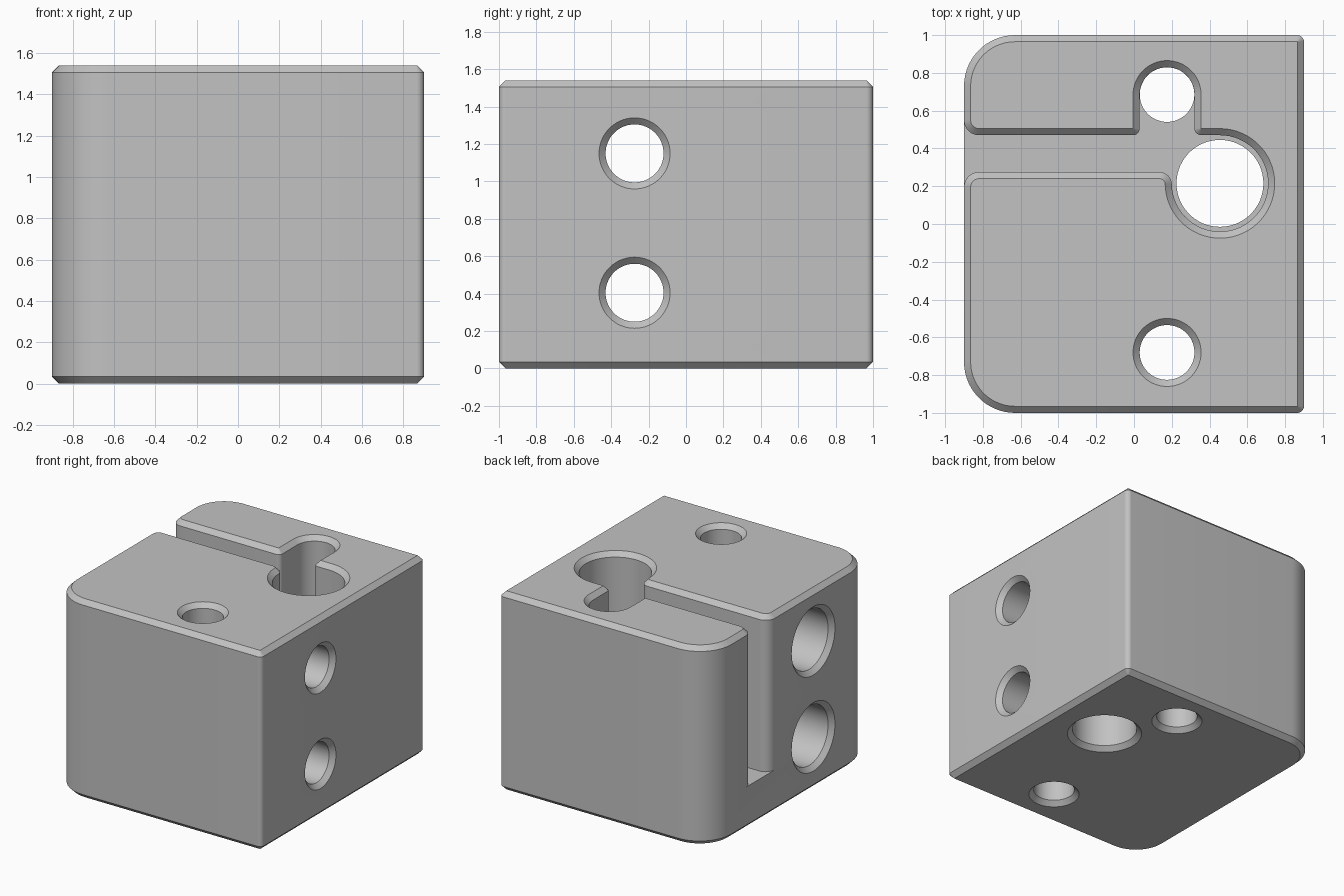
import bpy
import bmesh
from math import cos, sin, radians
from mathutils import Matrix, Vector

HALF_X, HALF_Y, HEIGHT = 0.9, 1.0, 1.54
CHAMFER, TINY = 0.035, 0.036
SLOT_FLOOR = 0.33

cube = bpy.data.objects.get("Cube")
if cube:
    bpy.data.objects.remove(cube, do_unlink=True)

grey = bpy.data.materials.new("light_grey")
grey.use_nodes = True
grey.diffuse_color = (0.54, 0.54, 0.54, 1)
grey.node_tree.nodes["Principled BSDF"].inputs["Base Color"].default_value = (0.54, 0.54, 0.54, 1)


def arc(cx, cy, r, start, end):
    """Points along an arc, angles in degrees."""
    n = max(6, round(abs(end - start) / 6))
    angles = [radians(start + (end - start) * i / n) for i in range(n + 1)]
    return [Vector((cx + r * cos(a), cy + r * sin(a))) for a in angles]


def circle(r):
    return arc(0, 0, r, 0, 360)[:-1]


def grow(outline, d):
    """Offset a counter-clockwise outline outward by d with mitred corners."""
    result = []
    for i, p in enumerate(outline):
        a = (p - outline[i - 1]).normalized()
        b = (outline[(i + 1) % len(outline)] - p).normalized()
        na, nb = Vector((a.y, -a.x)), Vector((b.y, -b.x))
        result.append(p + (na + nb) * (d / (1 + na.dot(nb))))
    return result


def loft(name, outline, levels, matrix=Matrix()):
    """Solid through copies of an outline; each level is (height, growth)."""
    bm = bmesh.new()
    rings = [[bm.verts.new((p.x, p.y, z)) for p in grow(outline, d)] for z, d in levels]
    n = len(outline)
    for low, high in zip(rings, rings[1:]):
        for i in range(n):
            j = (i + 1) % n
            bm.faces.new((low[i], low[j], high[j], high[i]))
    bm.faces.new(rings[0][::-1])
    bm.faces.new(rings[-1])
    bmesh.ops.recalc_face_normals(bm, faces=bm.faces)
    mesh = bpy.data.meshes.new(name)
    bm.to_mesh(mesh)
    bm.free()
    mesh.transform(matrix)
    mesh.materials.append(grey)
    obj = bpy.data.objects.new(name, mesh)
    bpy.context.collection.objects.link(obj)
    return obj


# Block: large rounds on the -x side, tiny ones on the +x side
big = 0.27
outline = []
for sx, sy, r, start in ((-1, -1, big, 180), (1, -1, TINY, 270), (1, 1, TINY, 0), (-1, 1, big, 90)):
    outline += arc(sx * (HALF_X - r), sy * (HALF_Y - r), r, start, start + 90)
block = loft("clamp_block", outline, [(0, -CHAMFER), (CHAMFER, 0),
                                      (HEIGHT - CHAMFER, 0), (HEIGHT, -CHAMFER)])

# Slot, round pocket and neck as one outline with a flared rim
px, py, pr = 0.455, 0.215, 0.255
bx, by, br = 0.175, 0.685, 0.145
back, front, mouth = 0.47, 0.275, 0.08
slot = [Vector((-1.2, 0)), Vector((-HALF_X - 0.002, 0))]
slot += arc(-HALF_X + mouth, front - mouth, mouth, 180, 90)
slot += arc(0.135, 0.21, 0.065, 90, 1)
slot += arc(px, py, pr, 181, 450)
slot += arc(bx + br + TINY, back + TINY, TINY, 270, 180)
slot += arc(bx, by, br, 0, 180)
slot += arc(bx - br - TINY, back + TINY, TINY, 0, -90)
slot += arc(-HALF_X + mouth, back + mouth, mouth, 270, 180)
slot += [Vector((-HALF_X - 0.002, 0.65)), Vector((-1.2, 0.65))]
rim = CHAMFER + 0.0005
cutters = [loft("slot_cutter", slot, [(SLOT_FLOOR, 0), (HEIGHT - CHAMFER, 0),
                                      (HEIGHT + 0.0005, rim), (HEIGHT + 0.1, rim)])]

# Vertical holes
over = 0.05
flare = CHAMFER + over
below = [(-over, flare), (CHAMFER, 0)]
through = below + [(HEIGHT - CHAMFER, 0), (HEIGHT + over, flare)]
blind = below + [(SLOT_FLOOR + 0.01, 0)]
for name, x, y, r, levels in (("front_hole", bx, -0.68, br, through),
                              ("back_hole", bx, by, br - 0.0005, blind),
                              ("pocket_hole", px, py, 0.23, blind)):
    cutters.append(loft(name, circle(r), levels, Matrix.Translation((x, y, 0))))

# Crosswise bolt holes, counterbored from the -x side
step = 0.075
for z in (0.405, 1.15):
    place = Matrix.Translation((0, -0.275, z)) @ Matrix.Rotation(radians(90), 4, "Y")
    levels = [(-HALF_X - over, step + flare), (-HALF_X + CHAMFER, step), (0, step), (0, 0),
              (HALF_X - CHAMFER, 0), (HALF_X + over, flare)]
    cutters.append(loft("bolt_hole", circle(0.155), levels, place))

# Cut everything out, then tidy up
bpy.context.view_layer.objects.active = block
block.select_set(True)
for cutter in cutters:
    mod = block.modifiers.new(cutter.name, "BOOLEAN")
    mod.operation = "DIFFERENCE"
    mod.solver = "EXACT"
    mod.object = cutter
    bpy.ops.object.modifier_apply(modifier=mod.name)
    bpy.data.objects.remove(cutter, do_unlink=True)
bpy.ops.object.shade_smooth_by_angle(angle=radians(30))
